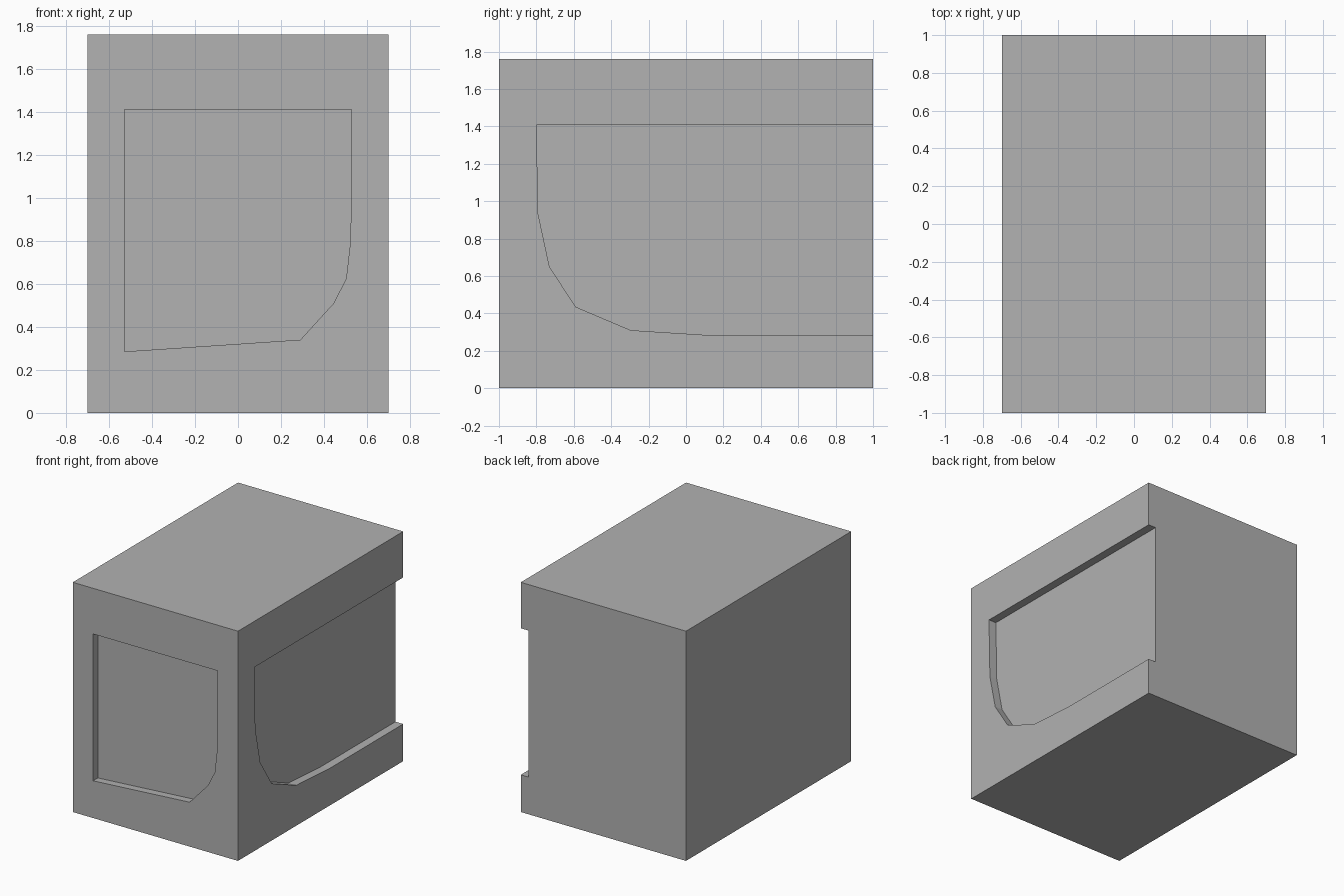
import bpy
import bmesh
from mathutils import Vector

cube = bpy.data.objects.get("Cube")
if cube:
    bpy.data.objects.remove(cube, do_unlink=True)

WIDTH, LENGTH, HEIGHT = 1.40, 2.0, 1.76
MARGIN = 0.1

# Single grey material
grey = bpy.data.materials.new("mid_grey")
grey.use_nodes = True
colour = (0.445, 0.445, 0.445, 1)
grey.diffuse_color = colour
grey.node_tree.nodes["Principled BSDF"].inputs["Base Color"].default_value = colour


def add_object(name, bm):
    bmesh.ops.recalc_face_normals(bm, faces=bm.faces)
    mesh = bpy.data.meshes.new(name)
    bm.to_mesh(mesh)
    bm.free()
    mesh.materials.append(grey)
    obj = bpy.data.objects.new(name, mesh)
    bpy.context.collection.objects.link(obj)
    return obj


def prism(name, points, sweep):
    """Extrude a closed outline along a vector."""
    bm = bmesh.new()
    face = bm.faces.new([bm.verts.new(p) for p in points])
    ext = bmesh.ops.extrude_face_region(bm, geom=[face], use_keep_orig=True)
    moved = [g for g in ext["geom"] if isinstance(g, bmesh.types.BMVert)]
    bmesh.ops.translate(bm, verts=moved, vec=Vector(sweep))
    return add_object(name, bm)


# Main block
bm = bmesh.new()
bmesh.ops.create_cube(bm, size=1)
bmesh.ops.scale(bm, verts=bm.verts, vec=(WIDTH, LENGTH, HEIGHT))
bmesh.ops.translate(bm, verts=bm.verts, vec=(0, 0, HEIGHT / 2))
body = add_object("body_block", bm)

# Front recess outline (x, z), one rounded lower corner
front = [(-0.528, 1.41), (-0.528, 0.285), (0.29, 0.34), (0.445, 0.51),
         (0.503, 0.625), (0.523, 0.80), (0.527, 1.10), (0.527, 1.41)]
front_y = -LENGTH / 2
front_cutter = prism("front_recess_cutter",
                     [(x, front_y - MARGIN, z) for x, z in front],
                     (0, MARGIN + 0.058, 0))

# Side recess outline (y, z), running out through the back
side = [(-0.80, 1.408), (-0.79, 0.93), (-0.73, 0.65), (-0.59, 0.435),
        (-0.295, 0.31), (0.10, 0.285), (1.1, 0.285), (1.1, 1.408)]
side_x = WIDTH / 2
side_cutter = prism("side_recess_cutter",
                    [(side_x + MARGIN, y, z) for y, z in side],
                    (-MARGIN - 0.065, 0, 0))

# Cut both recesses into the block
cutters = [front_cutter, side_cutter]
for cutter in cutters:
    cutter.hide_render = True
    mod = body.modifiers.new(cutter.name, "BOOLEAN")
    mod.operation = "DIFFERENCE"
    mod.solver = "EXACT"
    mod.object = cutter

# Bake the cuts and drop the cutters
depsgraph = bpy.context.evaluated_depsgraph_get()
baked = bpy.data.meshes.new_from_object(body.evaluated_get(depsgraph))
body.modifiers.clear()
body.data = baked
for cutter in cutters:
    bpy.data.objects.remove(cutter, do_unlink=True)
